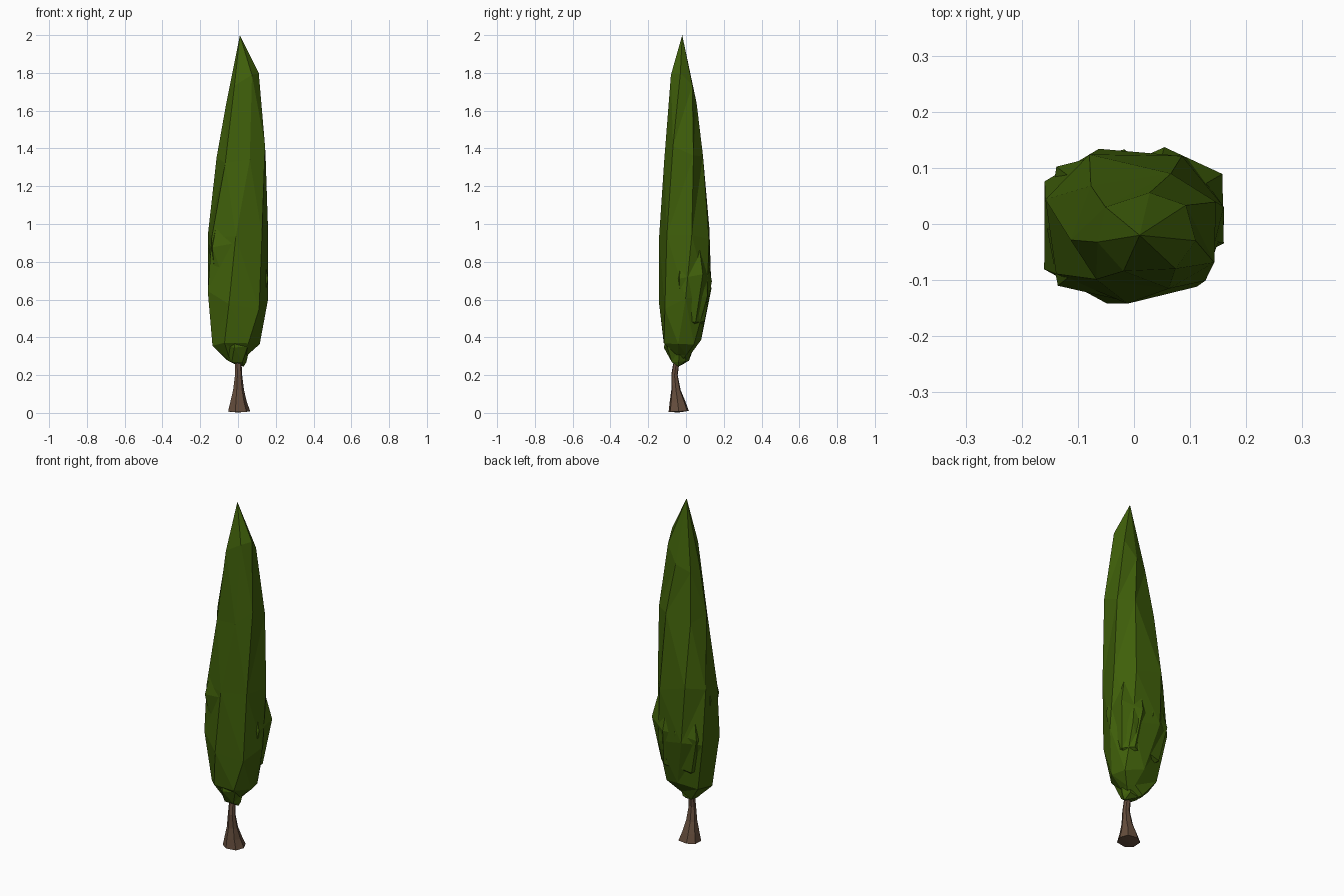
import bpy, bmesh, math, random

if "Cube" in bpy.data.objects:
    bpy.data.objects.remove(bpy.data.objects["Cube"])

random.seed(7)


def material(name, rgb):
    m = bpy.data.materials.new(name)
    m.diffuse_color = (*rgb, 1)
    m.use_nodes = True
    m.node_tree.nodes["Principled BSDF"].inputs["Base Color"].default_value = m.diffuse_color
    return m


def fit(vals, lo, hi):
    a, b = min(vals), max(vals)
    return [lo + (v - a) / (b - a) * (hi - lo) for v in vals]


def boxy(v):
    return math.copysign(abs(v) ** 0.85, v)


def loft(name, rings, sides, mat, bottom=None, top=None, jitter=0.0):
    """Each ring: z, xmin, xmax, ymin, ymax, slope in x, slope in y, phase in degrees."""
    bm = bmesh.new()
    loops = []
    for z, x0, x1, y0, y1, sx, sy, phase in rings:
        angs = [2 * math.pi * k / sides + math.radians(phase)
                + random.uniform(-1, 1) * jitter * 3 for k in range(sides)]
        xs = fit([boxy(math.cos(a)) for a in angs], x0, x1)
        ys = fit([boxy(math.sin(a)) for a in angs], y0, y1)
        cx, cy = (x0 + x1) / 2, (y0 + y1) / 2
        loops.append([bm.verts.new((x, y, z + sx * (x - cx) + sy * (y - cy)
                                    + random.uniform(-jitter, jitter)))
                      for x, y in zip(xs, ys)])
    for a, b in zip(loops, loops[1:]):
        for k in range(sides):
            n = (k + 1) % sides
            bm.faces.new((a[k], a[n], b[n], b[k]))
    for loop, tip in ((loops[0], bottom), (loops[-1], top)):
        if tip:
            v = bm.verts.new(tip)
            for k in range(sides):
                bm.faces.new((loop[k], loop[(k + 1) % sides], v))
        else:
            bm.faces.new(loop)
    bmesh.ops.triangulate(bm, faces=bm.faces[:])
    bmesh.ops.recalc_face_normals(bm, faces=bm.faces[:])
    me = bpy.data.meshes.new(name)
    bm.to_mesh(me)
    bm.free()
    me.materials.append(mat)
    ob = bpy.data.objects.new(name, me)
    bpy.context.collection.objects.link(ob)
    return ob


green = material("foliage_green", (0.05, 0.115, 0.003))
brown = material("bark_brown", (0.13, 0.075, 0.046))

# Flared, slightly bent trunk
loft("trunk", [
    (0.008, -0.052, 0.065, -0.092, 0.015, 0, 0.05, 0),
    (0.06, -0.040, 0.046, -0.086, -0.003, 0, 0, 0),
    (0.12, -0.026, 0.032, -0.078, -0.028, 0, 0, 0),
    (0.20, -0.016, 0.022, -0.078, -0.044, 0, 0, 0),
    (0.26, -0.016, 0.019, -0.068, -0.036, 0, 0, 0),
    (0.36, -0.012, 0.014, -0.050, -0.020, 0, 0, 0),
], 7, brown, bottom=(0.0, -0.04, 0.002))

# Main spindle of foliage with a leaning, pointed crown
loft("foliage", [
    (0.285, -0.06, 0.05, -0.065, 0.025, 0, 0.1, -25),
    (0.37, -0.135, 0.115, -0.118, 0.080, 0.1, 0.2, -12),
    (0.62, -0.160, 0.160, -0.142, 0.134, -0.2, 0.2, 0),
    (0.95, -0.158, 0.160, -0.142, 0.124, 0, 0, 14),
    (1.36, -0.113, 0.146, -0.115, 0.090, 0.2, 0, 27),
    (1.70, -0.065, 0.110, -0.084, 0.056, 0.8, -0.7, 40),
], 7, green, bottom=(0.0, -0.04, 0.25), top=(0.01, -0.02, 2.0), jitter=0.03)

# Overlapping tufts that break up the lower outline
tufts = [
    (-0.045, 0.025, 0.68, 0.112, 0.108, 0.27, 20),
    (0.055, 0.025, 0.70, 0.105, 0.112, 0.30, 30),
    (-0.05, -0.045, 0.90, 0.105, 0.090, 0.30, 40),
]
for i, (x, y, z, rx, ry, h, ph) in enumerate(tufts):
    loft(f"foliage_tuft_{i + 1}", [
        (z - h * 0.75, x - rx * .65, x + rx * .65, y - ry * .65, y + ry * .65, 0, 0, ph - 12),
        (z, x - rx, x + rx, y - ry, y + ry, 0.2, 0, ph),
    ], 6, green, bottom=(x * .3, y * .3, z - h), top=(x * .3, y * .3, z + h * 2.2),
        jitter=0.015)

# Small front tuft hanging over the trunk
loft("foliage_tuft_low", [
    (0.268, -0.055, 0.045, -0.075, 0.0, 0, 0, 0),
    (0.35, -0.065, 0.06, -0.118, 0.0, 0, 0, 20),
], 6, green, bottom=(0.03, -0.04, 0.245), top=(-0.01, -0.09, 0.46), jitter=0.01)
